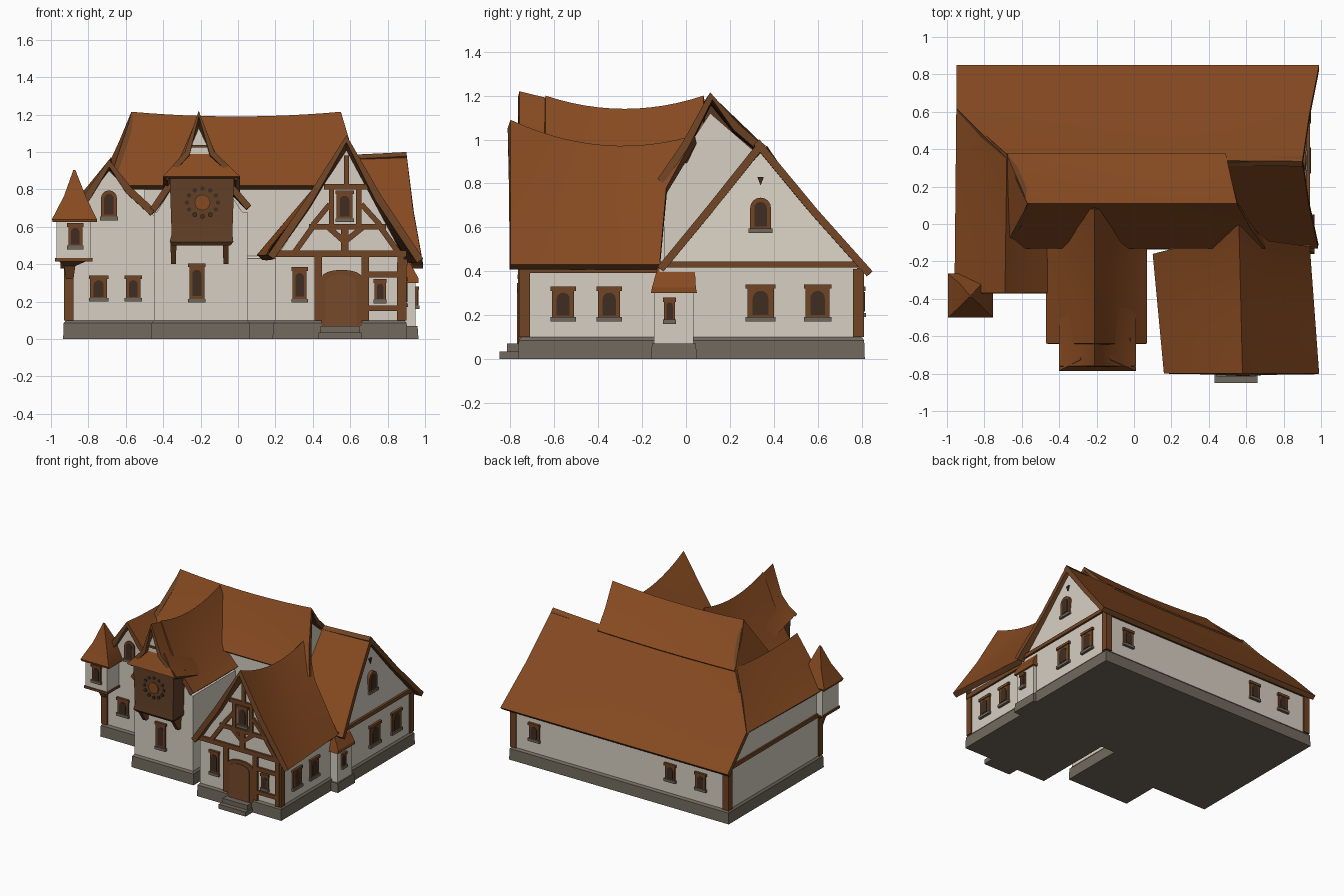
import bpy, bmesh, math
from mathutils import Vector

if "Cube" in bpy.data.objects:
    bpy.data.objects.remove(bpy.data.objects["Cube"])

def mat(name, r, g, b):
    m = bpy.data.materials.new(name)
    m.diffuse_color = (r, g, b, 1)
    m.use_nodes = True
    m.node_tree.nodes["Principled BSDF"].inputs["Base Color"].default_value = m.diffuse_color
    return m

ROOF = mat("roof_tile", 0.24, 0.068, 0.015)
PLASTER = mat("plaster", 0.68, 0.62, 0.54)
TIMBER = mat("timber", 0.16, 0.058, 0.018)
STONE = mat("stone", 0.165, 0.14, 0.11)
DARK = mat("window_dark", 0.05, 0.027, 0.016)
DOOR = mat("door_wood", 0.18, 0.068, 0.025)
PANEL = mat("clock_panel", 0.12, 0.05, 0.02)

def make(name, verts, faces, *mats):
    me = bpy.data.meshes.new(name)
    me.from_pydata([tuple(v) for v in verts], [], faces)
    bm = bmesh.new()
    bm.from_mesh(me)
    bmesh.ops.recalc_face_normals(bm, faces=bm.faces)
    if len(mats) > 1 and sum(f.normal.z * f.calc_area() for f in bm.faces) < 0:
        bmesh.ops.reverse_faces(bm, faces=bm.faces)
    bm.to_mesh(me)
    bm.free()
    ob = bpy.data.objects.new(name, me)
    bpy.context.collection.objects.link(ob)
    for m in mats:
        me.materials.append(m)
    return ob

def prism(name, pts, axis, a, b, m):
    """Extrude a 2D outline (u, z) along x or y from a to b."""
    n = len(pts)
    put = (lambda p, d: (d, p[0], p[1])) if axis == 'x' else (lambda p, d: (p[0], d, p[1]))
    verts = [put(p, a) for p in pts] + [put(p, b) for p in pts]
    faces = [list(range(n)), list(range(n, 2 * n))]
    faces += [[i, (i + 1) % n, n + (i + 1) % n, n + i] for i in range(n)]
    return make(name, verts, faces, m)

def rings(name, rows, m):
    """Stack rectangles (x0, x1, y0, y1, z) into a solid."""
    verts = [p for x0, x1, y0, y1, z in rows
             for p in ((x0, y0, z), (x1, y0, z), (x1, y1, z), (x0, y1, z))]
    faces = [[0, 1, 2, 3], [len(verts) - 4 + i for i in range(4)]]
    for r in range(len(rows) - 1):
        faces += [[4*r + i, 4*r + (i+1) % 4, 4*r + 4 + (i+1) % 4, 4*r + 4 + i] for i in range(4)]
    return make(name, verts, faces, m)

def box(name, x0, x1, y0, y1, z0, z1, m):
    return rings(name, [(x0, x1, y0, y1, z0), (x0, x1, y0, y1, z1)], m)

def roof(name, start, end, sag=0.0, thick=0.04, n=12):
    """Loft a sagging tiled sheet between two profiles, with timber edges."""
    zs = [p[2] for p in start]
    lo, hi = min(zs), max(zs)
    k = len(start)
    verts = []
    for i in range(n + 1):
        t = i / n
        for a, b in zip(start, end):
            v = Vector(a).lerp(Vector(b), t)
            v.z -= sag * 4 * t * (1 - t) * (a[2] - lo) / (hi - lo)
            verts.append(v)
    faces = [[i*k + j, i*k + j + 1, (i+1)*k + j + 1, (i+1)*k + j]
             for i in range(n) for j in range(k - 1)]
    ob = make(name, verts, faces, ROOF, TIMBER)
    s = ob.modifiers.new("thickness", 'SOLIDIFY')
    s.thickness, s.offset = thick, -1
    s.material_offset = s.material_offset_rim = 1

def at_y(y, pts):
    return [(x, y, z) for x, z in pts]

def strip(name, p, q, w, axis, a, b, m=TIMBER):
    """Straight timber between two wall points."""
    p, q = Vector(p), Vector(q)
    d = (q - p).normalized() * w / 2
    s = Vector((-d.y, d.x))
    prism(name, [p + s, q + s, q - s, p - s], axis, a, b, m)

def arch(u, z, w, h, rise=None):
    r, k = w / 2, rise or w / 2
    top = [(u + r * math.cos(i * math.pi / 8), z + h/2 - k + k * math.sin(i * math.pi / 8)) for i in range(9)]
    return [(u - r, z - h/2), (u + r, z - h/2)] + top

def rect(u, z, w, h):
    return [(u - w/2, z - h/2), (u + w/2, z - h/2), (u + w/2, z + h/2), (u - w/2, z + h/2)]

def window(name, u, z, w, h, axis, wall, out, arched=False):
    """Frame, arched pane and sill; out is +1 or -1 along the axis."""
    frame = arch if arched else rect
    prism(name + "_frame", frame(u, z, w, h), axis, wall - 0.02*out, wall + 0.012*out, TIMBER)
    prism(name + "_pane", arch(u, z, w * 0.6, h * 0.74), axis, wall, wall + 0.016*out, DARK)
    prism(name + "_sill", rect(u, z - h/2, w * 1.15, 0.02), axis, wall - 0.01*out, wall + 0.02*out, STONE)
    if not arched:
        prism(name + "_lintel", rect(u, z + h/2, w * 1.15, 0.02), axis, wall - 0.01*out, wall + 0.018*out, TIMBER)

# stone footings
for nm, x0, x1, y0, y1 in (("hall", -0.92, 0.925, -0.12, 0.80), ("left", -0.92, -0.43, -0.33, 0.2),
                           ("tower", -0.45, 0.05, -0.62, 0), ("wing", 0.2, 0.89, -0.75, 0)):
    rings(nm + "_footing", [(x0-.015, x1+.015, y0-.015, y1+.015, 0), (x0-.012, x1+.012, y0-.012, y1+.012, .085),
                            (x0, x1, y0, y1, .1)], STONE)

# plaster walls
box("back_hall_wall", -0.92, 0.925, -0.12, 0.80, 0.05, 0.43, PLASTER)
gable = prism("right_gable_wall", [(-0.12, .42), (0.80, .42), (0.34, .94)], 'x', -0.6, 0.925, PLASTER)
for v in gable.data.vertices:
    if v.co.z > 0.9 and v.co.x > 0:
        v.co.x = 0.875
prism("left_side_wall", [(-.33, .05), (.8, .05), (.8, .42), (.6, .6), (-.33, .6)], 'x', -0.92, -0.7, PLASTER)
prism("left_gable_wall", [(-.92, .05), (-.44, .05), (-.44, .65), (-.69, .9), (-.92, .6)], 'y', -0.33, 0.3, PLASTER)
prism("upper_hall_wall", [(-.1, .05), (.33, .05), (.33, .93), (.11, 1.12), (-.1, .8)], 'x', -0.5, 0.5, PLASTER)
box("tower_wall", -0.45, 0.05, -0.62, 0.0, 0.05, 0.68, PLASTER)
prism("tower_gable", [(-.44, .67), (-.34, .83), (-.21, 1.1), (-.08, .83), (.03, .67)], 'y', -0.62, -0.57, PLASTER)
box("wing_wall", 0.2, 0.89, -0.75, 0.0, 0.05, 0.44, PLASTER)
prism("wing_gable", [(.2, .43), (.58, 1.01), (.89, .43)], 'y', -0.75, -0.68, PLASTER)

# roofs
roof("back_roof", [(-.68, .35, .97), (-.95, .62, .64), (-.95, .85, .40)],
     [(.90, .335, 1.0), (.94, .6, .68), (.99, .85, .40)], 0.015, 0.035)
roof("right_roof_front", [(.3, .325, .965), (.3, .1, .69), (.3, -.13, .42)],
     [(.90, .335, .995), (.935, .1, .70), (.985, -.13, .42)], 0, 0.035)
roof("left_roof", at_y(-.37, [(-.96, .62), (-.83, .76), (-.69, .96), (-.57, .81), (-.44, .69)]),
     [(-.95, .62, .63), (-.82, .5, .78), (-.68, .37, .97), (-.56, .37, .81), (-.44, .37, .69)], 0.02)
roof("upper_roof", [(-.69, -.13, .82), (-.63, -.02, .98), (-.57, .11, 1.215), (-.63, .24, 1.07), (-.68, .38, .95)],
     [(.70, -.13, .82), (.62, -.02, .98), (.55, .11, 1.215), (.52, .24, 1.07), (.49, .38, .95)], 0.025, 0.035)
roof("upper_roof_hip", [(-.57, .10, 1.2), (-.69, -.12, .84)], [(-.57, .12, 1.2), (-.68, .37, .96)], 0, 0.03, 4)
tower = [(-.47, .70), (-.35, .88), (-.21, 1.2), (-.07, .88), (.07, .715)]
roof("tower_roof", at_y(-.64, tower), at_y(.08, tower), 0.06, 0.035)
roof("clock_roof", at_y(-.76, [(-.40, .87), (-.285, 1.0), (-.21, 1.22), (-.125, 1.0), (.01, .87)]),
     at_y(-.45, [(-.40, .78), (-.285, .96), (-.21, 1.145), (-.125, .94), (.01, .77)]), 0, 0.03)
roof("clock_roof_skirt", [(-.40, -.785, .87), (-.285, -.725, 1.0)], [(.01, -.785, .87), (-.125, -.725, 1.0)], 0, 0.025, 2)
roof("wing_roof", at_y(-.8, [(.16, .45), (.36, .745), (.58, 1.09), (.77, .76), (.99, .43)]),
     [(.10, -.16, .45), (.33, -.1, .72), (.56, .04, 1.02), (.72, -.09, .78), (.94, -.12, .43)], 0.08, 0.04)

# clock bay on the tower
rings("clock_bay", [(-.35, -.04, -.74, -.58, .5), (-.365, -.025, -.755, -.58, .52),
                    (-.355, -.03, -.75, -.58, .56), (-.365, -.02, -.755, -.61, .86)], PANEL)
prism("clock_bay_gable", [(-.275, .97), (-.135, .97), (-.21, 1.13)], 'y', -0.73, -0.70, PLASTER)
strip("clock_bay_tie", (-.25, 1.03), (-.165, 1.03), .014, 'y', -.74, -.72)
for x in (-0.345, -0.065):
    rings("clock_bay_bracket", [(x-.013, x+.013, -.65, -.6, .4), (x-.016, x+.016, -.73, -.6, .52)], TIMBER)
def disc(name, x, z, r, y, m):
    prism(name, [(x + r * math.cos(i * math.pi / 8), z + r * math.sin(i * math.pi / 8)) for i in range(16)],
          'y', y, -0.745, m)
disc("clock_centre", -0.19, 0.73, 0.042, -0.762, ROOF)
for i in range(12):
    a = i * math.pi / 6
    disc("clock_mark", -0.19 + .083 * math.cos(a), .73 + .075 * math.sin(a), .012, -.76, DARK)

# corner turret
rings("turret_bracket", [(-.92, -.88, -.36, -.3, .32), (-.93, -.87, -.39, -.3, .39), (-.97, -.78, -.47, -.28, .43)], TIMBER)
box("turret_body", -0.97, -0.785, -0.475, -0.28, 0.43, 0.64, PLASTER)
box("turret_sill_beam", -0.978, -0.778, -0.483, -0.28, 0.415, 0.432, TIMBER)
rings("turret_roof", [(-.99, -.755, -.495, -.27, .625), (-.995, -.755, -.5, -.265, .64),
                      (-.93, -.815, -.44, -.32, .765), (-.88, -.87, -.39, -.38, .905)], ROOF)

# small side bay
rings("side_bay_footing", [(.85, .965, -.16, .05, 0), (.85, .96, -.155, .045, .07)], STONE)
rings("side_bay_wall", [(.85, .95, -.145, .035, .06), (.85, .95, -.145, .035, .32)], PLASTER)
rings("side_bay_roof", [(.85, .965, -.16, .05, .30), (.85, .965, -.155, .045, .325), (.85, .915, -.13, .04, .415)], ROOF)

# timber framing of the front wing
F = (-0.74, -0.766)
for p, q, w in (((.2, .455), (.9, .455), .035), ((.38, .6), (.79, .6), .03), ((.46, .815), (.7, .815), .03),
                ((.58, .81), (.58, .98), .028), ((.5, .6), (.5, .82), .028), ((.645, .6), (.645, .82), .028),
                ((.3, .46), (.4, .6), .03), ((.86, .46), (.76, .6), .03), ((.57, .52), (.48, .6), .03),
                ((.57, .52), (.67, .6), .03), ((.57, .46), (.57, .6), .04), ((.40, .61), (.49, .72), .028),
                ((.76, .61), (.66, .72), .028), ((.43, .1), (.43, .45), .04), ((.68, .1), (.68, .45), .04),
                ((.87, .1), (.87, .45), .035), ((.68, .165), (.88, .165), .03), ((.68, .345), (.88, .345), .03)):
    strip("wing_timber", p, q, w, 'y', *F)
prism("door_frame", arch(.555, .22, .215, .3, .04), 'y', -.74, -.765, TIMBER)
prism("door", arch(.55, .205, .165, .28, .04), 'y', -.74, -.77, DOOR)
box("lower_step", 0.43, 0.66, -0.85, -0.74, 0, 0.035, STONE)
box("upper_step", 0.44, 0.65, -0.815, -0.74, 0, 0.07, STONE)

# beams and corner posts
strip("right_gable_beam", (-.12, .43), (.79, .43), .028, 'x', .9, .94)
strip("wing_side_beam", (-.76, .41), (-.12, .41), .035, 'x', .87, .905)
strip("left_wall_beam", (-.34, .42), (.79, .42), .03, 'x', -.9, -.932)
strip("back_wall_beam", (-.93, .4), (.935, .4), .03, 'y', .78, .812)
for x, y in ((-.905, -.318), (-.905, .787), (.91, .787), (.875, -.735)):
    box("corner_post", x - .025, x + .025, y - .025, y + .025, 0.1, 0.41, TIMBER)

# windows on every side
for u, z, w, h, y, arched in ((-.69, .72, .085, .15, -.33, True), (-.745, .27, .09, .12, -.33, False),
                              (-.56, .27, .08, .12, -.33, False), (-.22, .3, .08, .19, -.62, False),
                              (.33, .29, .075, .17, -.75, False), (.76, .255, .06, .11, -.75, False),
                              (.57, .71, .085, .15, -.75, False), (-.87, .55, .075, .12, -.475, False)):
    window("front_window", u, z, w, h, 'y', y, -1, arched)
for u, z, w, h, x, arched in ((-.56, .25, .1, .14, .89, False), (-.35, .25, .1, .14, .89, False),
                              (.34, .255, .12, .15, .925, False), (.6, .255, .11, .15, .925, False),
                              (.34, .66, .095, .15, .907, True), (-.075, .22, .05, .1, .95, False)):
    window("right_window", u, z, w, h, 'x', x, 1, arched)
prism("gable_vent", [(.325, .83), (.355, .83), (.34, .79)], 'x', .87, .897, DARK)
for u in (0.73, -0.43, -0.69):
    window("back_window", u, .26, .085, .12, 'y', .80, 1)

# smooth the curved roofs, keep edges sharp
bpy.ops.object.select_all(action='SELECT')
bpy.context.view_layer.objects.active = bpy.context.selected_objects[0]
bpy.ops.object.convert(target='MESH')
bpy.ops.object.shade_smooth_by_angle(angle=math.radians(28))
